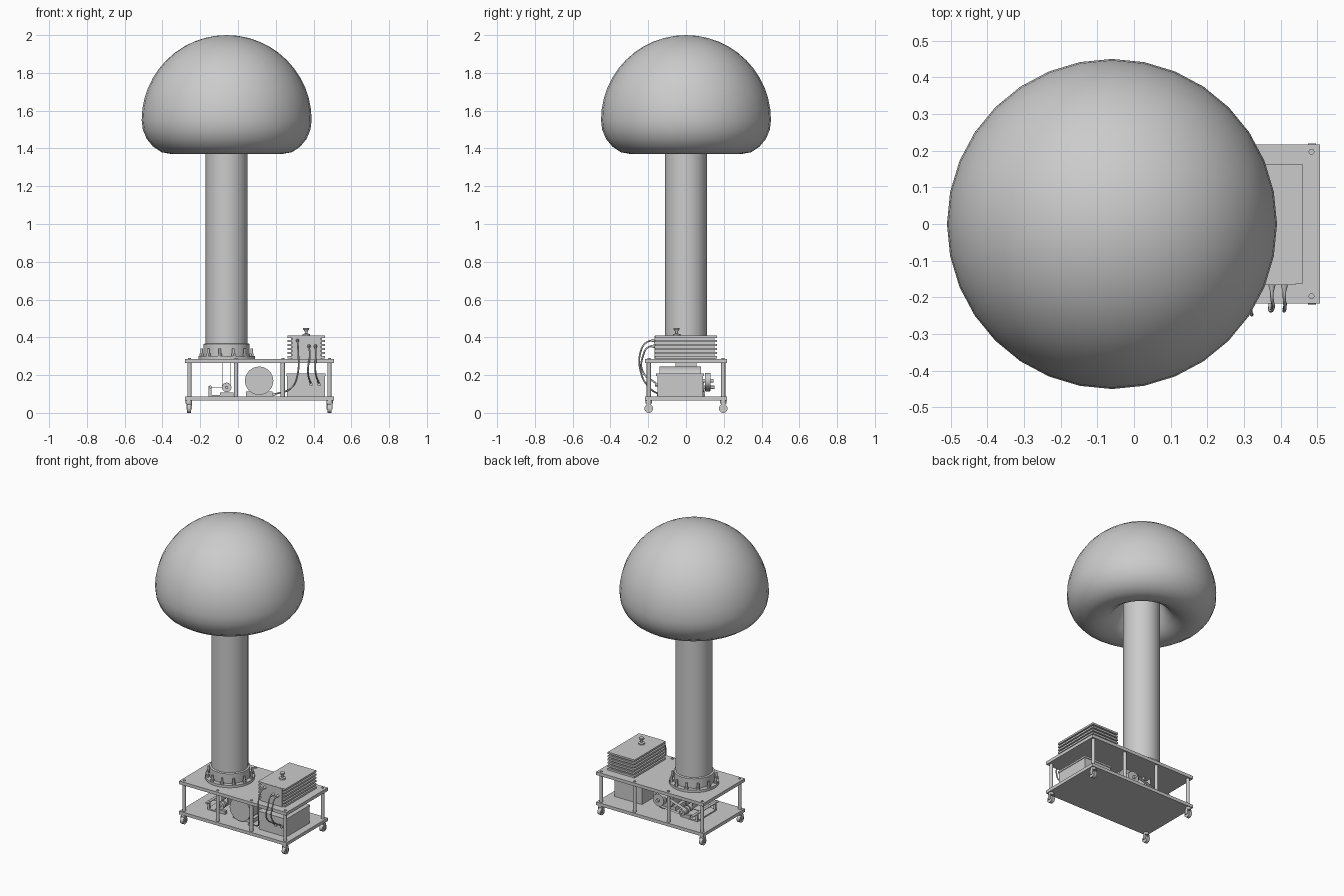
import bpy, bmesh, math
from mathutils import Vector

if "Cube" in bpy.data.objects:
    bpy.data.objects.remove(bpy.data.objects["Cube"])

CX = -0.06  # column axis


def finish(name, bm, smooth=False):
    bmesh.ops.recalc_face_normals(bm, faces=bm.faces)
    me = bpy.data.meshes.new(name)
    bm.to_mesh(me)
    bm.free()
    ob = bpy.data.objects.new(name, me)
    bpy.context.collection.objects.link(ob)
    if smooth:
        bpy.ops.object.select_all(action='DESELECT')
        ob.select_set(True)
        bpy.context.view_layer.objects.active = ob
        bpy.ops.object.shade_smooth_by_angle(angle=math.radians(40))
    return ob


def box(name, x, y, z):
    """Box from (min, max) ranges."""
    bm = bmesh.new()
    bmesh.ops.create_cube(bm, size=1)
    for v in bm.verts:
        v.co = Vector([(r[0] + r[1]) / 2 + c * (r[1] - r[0]) for r, c in zip((x, y, z), v.co)])
    return finish(name, bm)


def rod(name, a, b, r, r2=None, seg=24, caps=True):
    """Cylinder or cone between two points."""
    a, b = Vector(a), Vector(b)
    bm = bmesh.new()
    bmesh.ops.create_cone(bm, cap_ends=caps, segments=seg, radius1=r,
                          radius2=r if r2 is None else r2, depth=(b - a).length)
    q = (b - a).to_track_quat('Z', 'Y')
    for v in bm.verts:
        v.co = q @ v.co + (a + b) / 2
    return finish(name, bm, True)


def lathe(name, pts, loc, seg=32):
    """Revolve an (r, z) profile around a vertical axis."""
    bm = bmesh.new()
    vs = [bm.verts.new((r, 0, z)) for r, z in pts]
    es = [bm.edges.new(p) for p in zip(vs, vs[1:])]
    bmesh.ops.spin(bm, geom=vs + es, cent=(0, 0, 0), axis=(0, 0, 1),
                   angle=math.tau, steps=seg, use_merge=True)
    bmesh.ops.remove_doubles(bm, verts=bm.verts, dist=1e-5)
    ob = finish(name, bm, True)
    ob.location = loc
    return ob


def cable(name, pts, r=0.0045):
    cu = bpy.data.curves.new(name, 'CURVE')
    cu.dimensions = '3D'
    cu.bevel_depth, cu.bevel_resolution, cu.resolution_u = r, 2, 6
    cu.use_fill_caps = True
    sp = cu.splines.new('BEZIER')
    sp.bezier_points.add(len(pts) - 1)
    for p, co in zip(sp.bezier_points, pts):
        p.co = co
        p.handle_left_type = p.handle_right_type = 'AUTO'
    ob = bpy.data.objects.new(name, cu)
    bpy.context.collection.objects.link(ob)


# Dome terminal: hemisphere rolling under and curling in to the column
dome = [(0.45 * math.sin(i * math.pi / 24), 1.55 + 0.45 * math.cos(i * math.pi / 24)) for i in range(13)]
dome += [(0.444, 1.5), (0.423, 1.45), (0.39, 1.41), (0.345, 1.38), (0.29, 1.37),
         (0.235, 1.38), (0.185, 1.41), (0.15, 1.455), (0.125, 1.51), (0.11, 1.56)]
lathe("dome_terminal", dome, (CX, 0, 0))

# Column, collar and flange with clamp bolts
rod("column", (CX, 0, 0.285), (CX, 0, 1.6), 0.111, seg=48, caps=False)
lathe("column_flange", [(0.111, 0.285), (0.15, 0.285), (0.15, 0.302), (0.122, 0.302),
                        (0.122, 0.365), (0.111, 0.368)], (CX, 0, 0), 48)
for i in range(12):
    a = math.tau * (i + 0.5) / 12
    c, s = math.cos(a), math.sin(a)
    rod("flange_bolt", (CX + 0.137 * c, 0.137 * s, 0.29), (CX + 0.137 * c, 0.137 * s, 0.34), 0.007, seg=10)
    rod("flange_nut", (CX + 0.137 * c, 0.137 * s, 0.302), (CX + 0.137 * c, 0.137 * s, 0.315), 0.012, seg=6)

# Trolley decks, posts and casters
for name, z in (("lower_deck", 0.065), ("upper_deck", 0.265)):
    box(name, (-0.28, 0.507), (-0.217, 0.217), (z, z + 0.021))
for x in (-0.257, -0.01, 0.237, 0.484):
    for y in (-0.197, 0.197):
        rod("deck_post", (x, y, 0.08), (x, y, 0.27), 0.011, seg=16)
        rod("post_cap", (x, y, 0.286), (x, y, 0.291), 0.008, seg=12)
for x in (-0.26, 0.485):
    for y in (-0.197, 0.197):
        rod("caster_wheel", (x - 0.011, y, 0.023), (x + 0.011, y, 0.023), 0.023)
        for s in (-1, 1):
            xs = x + s * 0.0145
            box("caster_fork", (xs - 0.002, xs + 0.002), (y - 0.011, y + 0.011), (0.018, 0.053))
        rod("caster_swivel", (x, y, 0.05), (x, y, 0.067), 0.017, seg=16)

# Louvred supply on the upper deck, with a top terminal
box("supply_body", (0.28, 0.445), (-0.152, 0.152), (0.285, 0.405))
for i in range(6):
    z = 0.289 + i * 0.0215
    box("supply_fin", (0.263, 0.46), (-0.163, 0.163), (z, z + 0.012))
box("supply_front_panel", (0.285, 0.44), (-0.167, -0.15), (0.286, 0.408))
lathe("terminal_knob", [(0, 0.408), (0.02, 0.408), (0.02, 0.417), (0.007, 0.42), (0.007, 0.43),
                        (0.017, 0.444), (0.015, 0.45), (0, 0.45)], (0.361, -0.05, 0), 16)

# Control box on the lower deck
box("control_box", (0.26, 0.46), (-0.152, 0.09), (0.086, 0.202))
box("control_box_lid", (0.256, 0.464), (-0.158, 0.094), (0.196, 0.208))

# Cables from the supply panel
ends = [(0.315, 0.383, [(0.318, -0.235, 0.34), (0.315, -0.235, 0.2), (0.28, -0.19, 0.13), (0.19, -0.14, 0.098)]),
        (0.376, 0.353, [(0.38, -0.225, 0.31), (0.37, -0.23, 0.22), (0.387, -0.15, 0.15)]),
        (0.41, 0.353, [(0.412, -0.225, 0.31), (0.41, -0.23, 0.22), (0.43, -0.15, 0.15)])]
for x, z, path in ends:
    rod("cable_plug", (x, -0.165, z), (x, -0.185, z), 0.01, 0.005, seg=12)
    cable("cable", [(x, -0.165, z), (x, -0.2, z - 0.005)] + path)
    e = path[-1]
    rod("cable_socket", (e[0], e[1] - 0.014, e[2]), (e[0], e[1] + 0.006, e[2]), 0.009, seg=12)

# Drive motor on its foot
MX, MZ = 0.112, 0.17
rod("motor_body", (MX, -0.14, MZ), (MX, 0.08, MZ), 0.075, seg=40)
rod("motor_shaft", (MX, 0.08, MZ), (MX, 0.145, MZ), 0.01, seg=16)
rod("motor_pulley", (MX, 0.1, MZ), (MX, 0.13, MZ), 0.04, seg=32)
box("motor_foot", (MX - 0.07, MX + 0.07), (-0.11, 0.05), (0.086, 0.112))

# Lower roller, shaft and pillow blocks
RZ = 0.135
rod("lower_roller", (CX, -0.065, RZ), (CX, 0.065, RZ), 0.022)
rod("roller_shaft", (CX, -0.11, RZ), (CX, 0.15, RZ), 0.008, seg=16)
rod("roller_pulley", (CX, 0.1, RZ), (CX, 0.13, RZ), 0.02)
for y in (-0.09, 0.085):
    box("bearing_block", (CX - 0.035, CX + 0.035), (y - 0.01, y + 0.01), (0.086, 0.108))
    rod("bearing_ring", (CX, y - 0.01, RZ), (CX, y + 0.01, RZ), 0.025)
for s in (-1, 1):
    x = CX + s * 0.0225
    box("charge_belt", (x - 0.001, x + 0.001), (-0.055, 0.055), (RZ, 0.266))

# Drive belt wrapped around both pulleys
dx, dz, r1, r2 = MX - CX, MZ - RZ, 0.0415, 0.0215
base, off = math.atan2(dz, dx), math.acos(-(r1 - r2) / math.hypot(dx, dz))
off = math.pi - off
bm = bmesh.new()
ring = []
for cx, cz, r, a0, a1 in ((MX, MZ, r1, base - math.pi + off, base + math.pi - off),
                          (CX, RZ, r2, base + math.pi - off, base + math.pi + off)):
    for i in range(13):
        a = a0 + (a1 - a0) * i / 12
        p = (cx + r * math.cos(a), cz + r * math.sin(a))
        ring.append([bm.verts.new((p[0], y, p[1])) for y in (0.103, 0.127)])
for p, q in zip(ring, ring[1:] + ring[:1]):
    bm.faces.new((p[0], q[0], q[1], p[1]))
finish("drive_belt", bm, True)

# Charging comb bracket beside the roller
box("comb_foot", (-0.155, -0.09), (-0.1, 0.1), (0.086, 0.094))
for y in (-0.1, 0.09):
    box("comb_upright", (-0.155, -0.14), (y, y + 0.01), (0.09, 0.143))
rod("comb_bar", (-0.147, -0.12, 0.137), (-0.147, 0.15, 0.137), 0.008, seg=16)
box("comb_plate", (-0.145, -0.086), (-0.055, 0.055), (0.134, 0.138))
